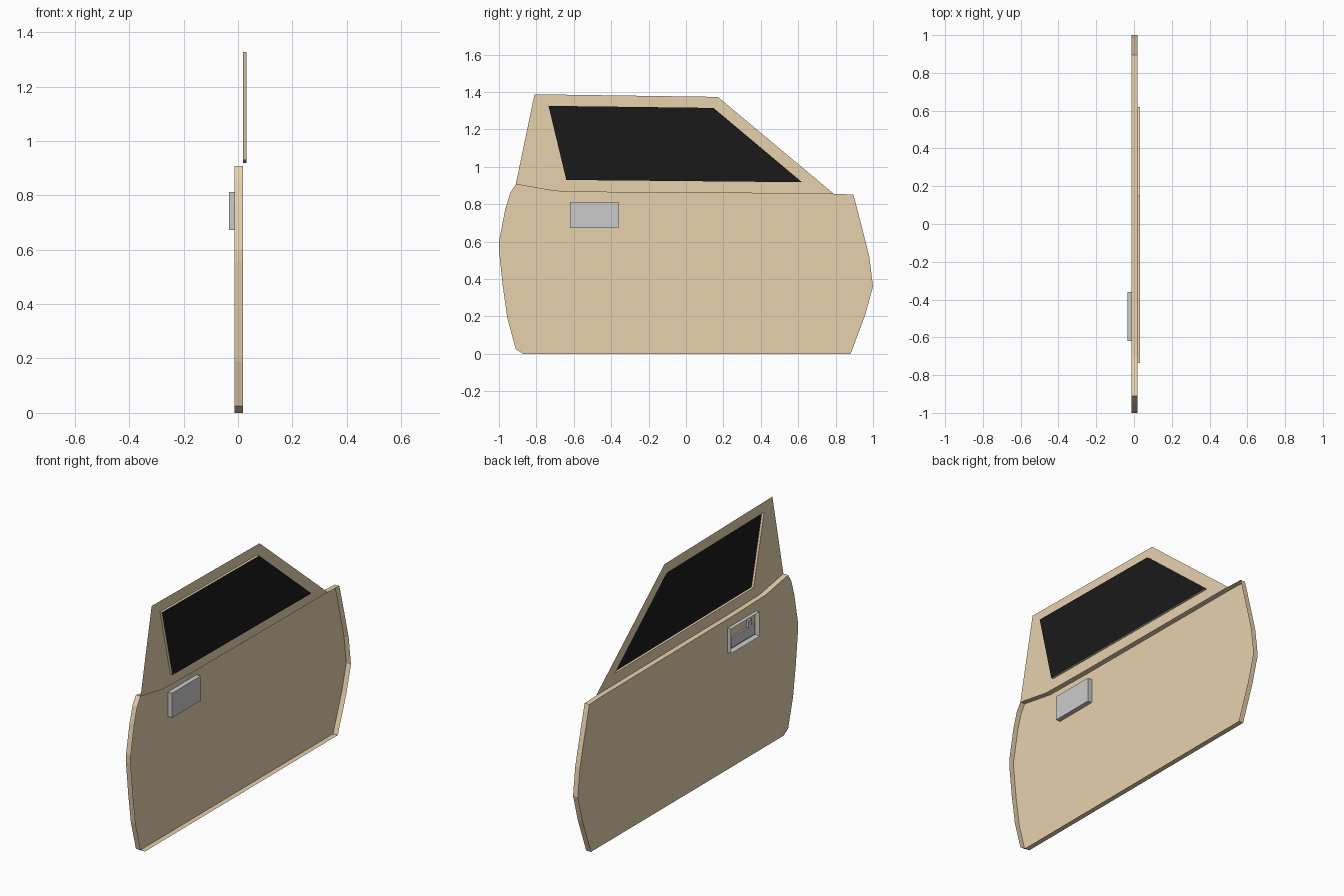
import bpy, bmesh
from mathutils import Vector

if "Cube" in bpy.data.objects:
    bpy.data.objects.remove(bpy.data.objects["Cube"])

OUT, IN, GLASS = -0.012, 0.018, 0.032   # x of outer skin, inner rim, glass


def material(name, color):
    m = bpy.data.materials.new(name)
    m.diffuse_color = (*color, 1)
    m.use_nodes = True
    m.node_tree.nodes["Principled BSDF"].inputs["Base Color"].default_value = m.diffuse_color
    return m


paint = material("tan_paint", (0.80, 0.64, 0.42))
black = material("black_glass", (0.01, 0.01, 0.01))


def finish(name, bm, mat=None):
    bmesh.ops.recalc_face_normals(bm, faces=bm.faces)
    me = bpy.data.meshes.new(name)
    bm.to_mesh(me)
    bm.free()
    ob = bpy.data.objects.new(name, me)
    bpy.context.collection.objects.link(ob)
    if mat:
        me.materials.append(mat)
    return ob


def loop(bm, pts, x):
    return [bm.verts.new((x, y, z)) for y, z in pts]


def bridge(bm, a, b):
    n = len(a)
    for i in range(n):
        j = (i + 1) % n
        bm.faces.new((a[i], a[j], b[j], b[i]))


def box(bm, lo, hi):
    vs = bmesh.ops.create_cube(bm, size=1)["verts"]
    lo, hi = Vector(lo), Vector(hi)
    for v in vs:
        v.co = (lo + hi) / 2 + v.co * (hi - lo)


# Belt line shared by the lower door and the window frame
belt = [(-.91, .907), (-.70, .87), (-.41, .864), (.79, .856)]

# Lower door: outer skin with a rim, open on the inside
door = belt + [(.895, .852), (.94, .68), (.98, .52), (1, .36), (.957, .205),
               (.88, 0), (-.87, 0), (-.91, .025), (-.955, .19), (-.98, .365),
               (-1, .555), (-1, .60), (-.967, .77), (-.94, .86)]
bm = bmesh.new()
skin = loop(bm, door, OUT)
bm.faces.new(skin)
bridge(bm, skin, loop(bm, door, IN))
finish("door_panel", bm, paint)

# Window frame: thin sheet around the opening, with a reveal up to the glass
window = [(-.735, 1.326), (.147, 1.315), (.62, .918), (-.64, .93)]
bm = bmesh.new()
bl = loop(bm, belt, IN)
tl, tr = loop(bm, [(-.81, 1.388), (.17, 1.374)], IN)
w = loop(bm, window, IN)
bm.faces.new((bl[0], tl, w[0], w[3]))
bm.faces.new((tl, tr, w[1], w[0]))
bm.faces.new((tr, bl[3], w[2], w[1]))
bm.faces.new((bl[3], bl[2], bl[1], bl[0], w[3], w[2]))
bridge(bm, w, loop(bm, window, GLASS))
finish("window_frame", bm, paint)

# Glass pane
bm = bmesh.new()
bm.faces.new(loop(bm, window, GLASS))
finish("window_glass", bm, black)

# Handle housing: box through the skin, recessed on the outside
bm = bmesh.new()
box(bm, (-.034, -.62, .672), (.015, -.36, .813))
bm.normal_update()
face = min(bm.faces, key=lambda f: f.calc_center_median().x)
bmesh.ops.inset_region(bm, faces=[face], thickness=.018)
bmesh.ops.translate(bm, verts=face.verts[:], vec=(.03, 0, 0))
finish("handle_housing", bm)

# Pull lever and lock block inside the recess
bm = bmesh.new()
box(bm, (-.022, -.595, .692), (-.006, -.38, .752))
finish("handle_lever", bm)
bm = bmesh.new()
box(bm, (-.026, -.56, .752), (-.006, -.53, .793))
finish("handle_lock", bm)
